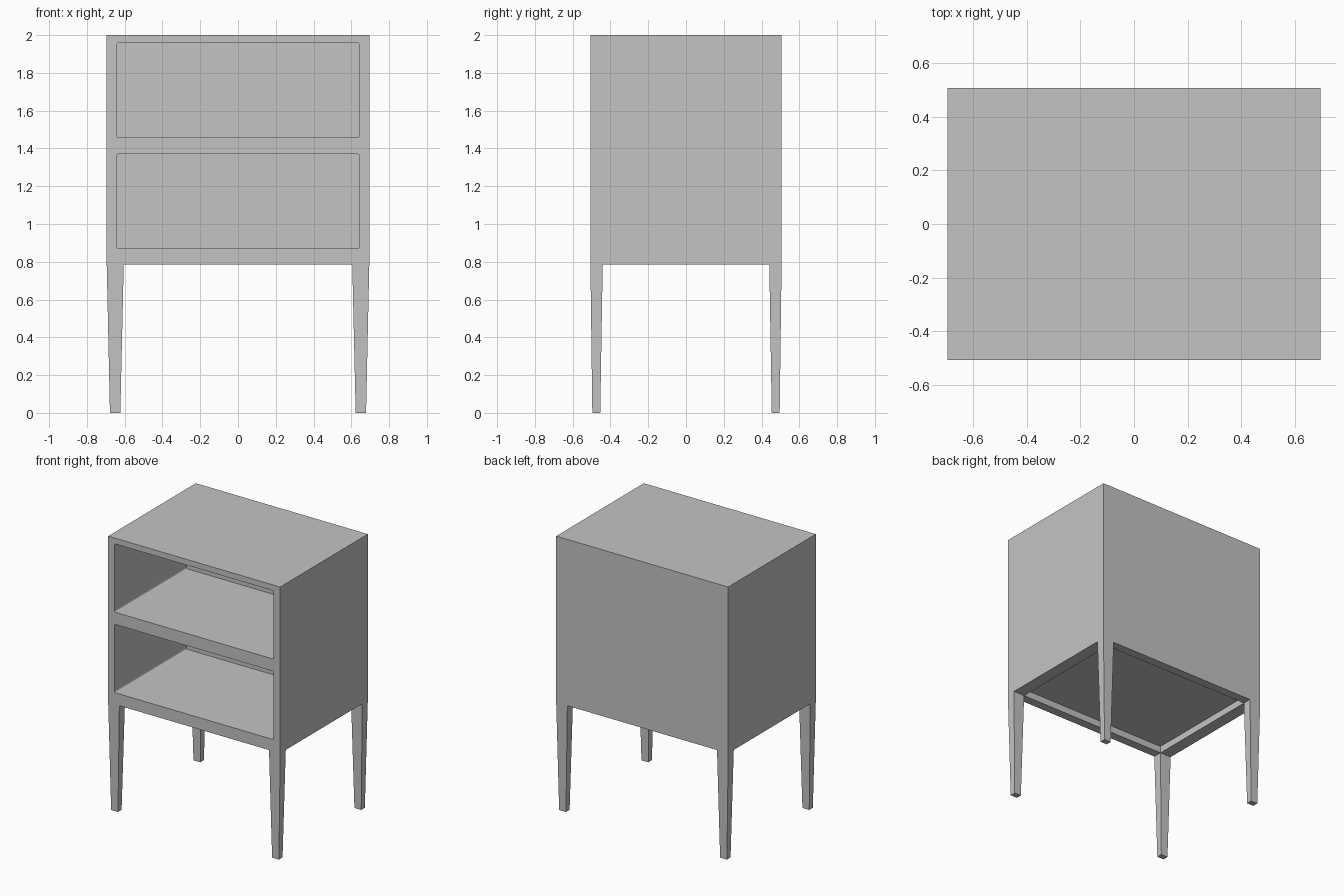
import bpy
import bmesh
from mathutils import Vector

cube = bpy.data.objects.get("Cube")
if cube:
    bpy.data.objects.remove(cube, do_unlink=True)

GREY = (0.55, 0.55, 0.55, 1.0)
grey = bpy.data.materials.new("plain grey")
grey.use_nodes = True
grey.diffuse_color = GREY
grey.node_tree.nodes["Principled BSDF"].inputs["Base Color"].default_value = GREY

HALF_X, HALF_Y = 0.695, 0.506
BODY_Z, TOP_Z = 0.785, 2.0
LEG_X, LEG_Y = 0.09, 0.065


def make_object(name, bm):
    mesh = bpy.data.meshes.new(name)
    bmesh.ops.recalc_face_normals(bm, faces=bm.faces)
    bm.to_mesh(mesh)
    bm.free()
    mesh.materials.append(grey)
    obj = bpy.data.objects.new(name, mesh)
    bpy.context.collection.objects.link(obj)
    return obj


def box(name, low, high, round_radius=0):
    """Box between two corners; edges running front to back may be rounded."""
    low, high = Vector(low), Vector(high)
    bm = bmesh.new()
    bmesh.ops.create_cube(bm, size=1)
    for v in bm.verts:
        v.co = (low + high) / 2 + v.co * (high - low)
    if round_radius:
        edges = [e for e in bm.edges
                 if abs(e.verts[0].co.y - e.verts[1].co.y) > 0.1]
        bmesh.ops.bevel(bm, geom=edges, offset=round_radius, segments=3,
                        profile=0.5, affect='EDGES')
    return make_object(name, bm)


def cut(target, cutter):
    cutter.hide_render = True
    mod = target.modifiers.new("cut", 'BOOLEAN')
    mod.operation = 'DIFFERENCE'
    mod.solver = 'EXACT'
    mod.object = cutter
    bpy.context.view_layer.objects.active = target
    bpy.ops.object.modifier_apply(modifier=mod.name)
    bpy.data.objects.remove(cutter, do_unlink=True)


def leg(name, sx, sy):
    """Square leg tapering on all sides towards the foot."""
    top = (HALF_X - LEG_X, HALF_X, HALF_Y - LEG_Y, HALF_Y)
    foot = (0.623, 0.678, 0.454, 0.496)
    bm = bmesh.new()
    rings = []
    for (x0, x1, y0, y1), z in ((foot, 0), (top, BODY_Z)):
        corners = ((x0, y0), (x1, y0), (x1, y1), (x0, y1))
        rings.append([bm.verts.new((sx * x, sy * y, z)) for x, y in corners])
    low, high = rings
    bm.faces.new(low)
    bm.faces.new(high)
    for i in range(4):
        j = (i + 1) % 4
        bm.faces.new((low[i], low[j], high[j], high[i]))
    return make_object(name, bm)


# Cabinet with two open compartments
cabinet = box("cabinet", (-HALF_X, -HALF_Y, BODY_Z), (HALF_X, HALF_Y, TOP_Z))
for floor in (0.871, 1.459):
    cut(cabinet, box("compartment_cutter", (-0.643, -0.6, floor),
                     (0.643, 0.325, floor + 0.499), 0.01))

# Recess under the cabinet, inside a rim as wide as the legs
inner_x, inner_y = HALF_X - LEG_X, HALF_Y - LEG_Y
cut(cabinet, box("underside_cutter", (-inner_x, -inner_y, 0.7),
                 (inner_x, inner_y, BODY_Z + 0.05)))

# Four legs
for side, sx in (("left", 1), ("right", -1)):
    for end, sy in (("front", -1), ("back", 1)):
        leg(f"{end}_{side}_leg", sx, sy)
